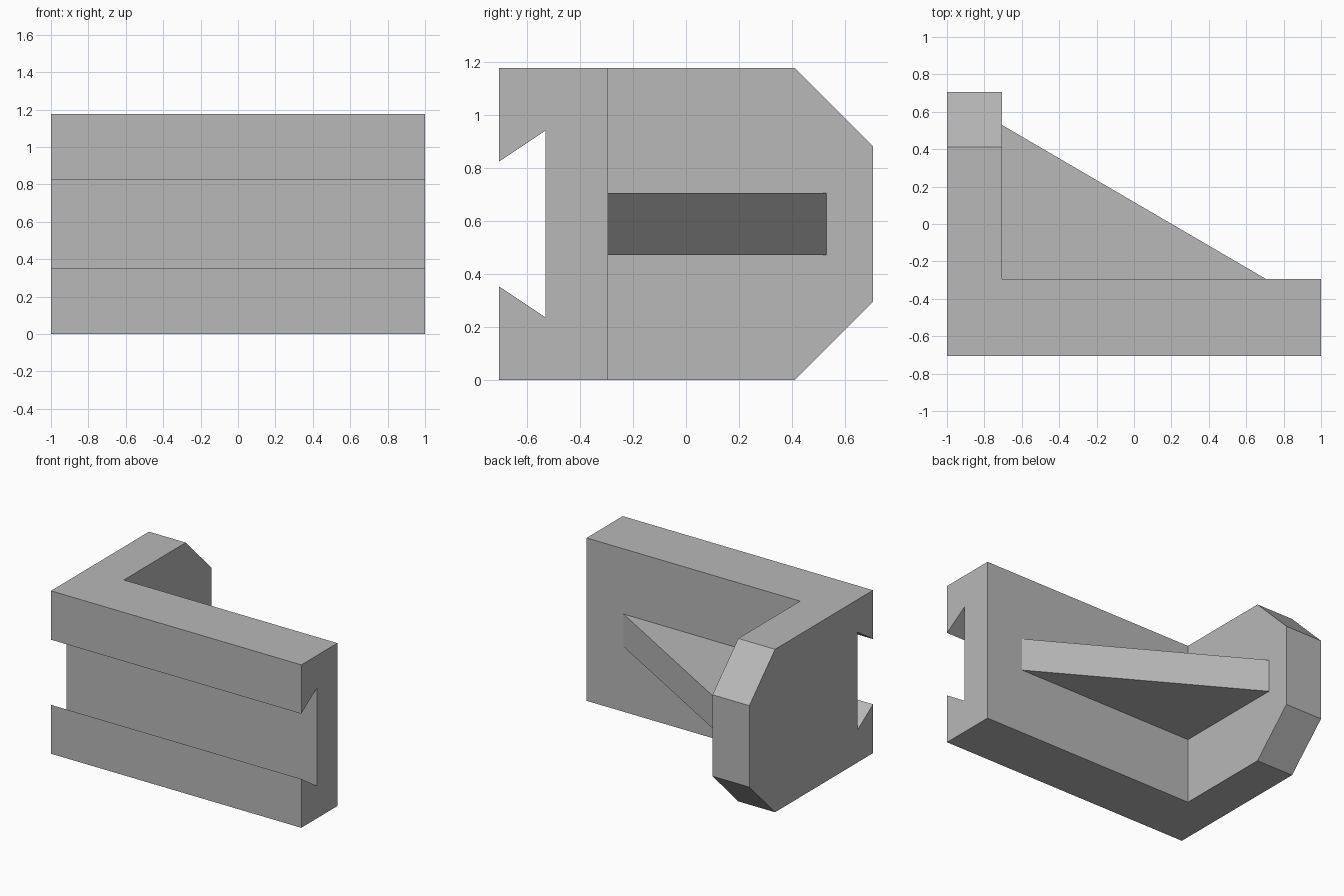
import bpy
import bmesh
from mathutils import Vector

default_cube = bpy.data.objects.get("Cube")
if default_cube:
    bpy.data.objects.remove(default_cube, do_unlink=True)

UNIT = 1 / 17  # the part is laid out on a grid of 34 units along x

grey = bpy.data.materials.new("plain grey")
grey.use_nodes = True
grey.diffuse_color = (0.48, 0.48, 0.48, 1)
grey.node_tree.nodes["Principled BSDF"].inputs["Base Color"].default_value = grey.diffuse_color


def prism(name, points, sweep):
    """Extrude a closed profile, given in grid units, along a sweep vector."""
    bm = bmesh.new()
    face = bm.faces.new([bm.verts.new(Vector(p) * UNIT) for p in points])
    result = bmesh.ops.extrude_face_region(bm, geom=[face])
    moved = [v for v in result["geom"] if isinstance(v, bmesh.types.BMVert)]
    bmesh.ops.translate(bm, verts=moved, vec=Vector(sweep) * UNIT)
    bmesh.ops.recalc_face_normals(bm, faces=bm.faces)
    mesh = bpy.data.meshes.new(name)
    bm.to_mesh(mesh)
    bm.free()
    mesh.materials.append(grey)
    obj = bpy.data.objects.new(name, mesh)
    bpy.context.collection.objects.link(obj)
    return obj


def combine(target, tool, operation):
    """Apply a boolean and discard the helper."""
    mod = target.modifiers.new(operation.lower(), "BOOLEAN")
    mod.operation = operation
    mod.solver = "EXACT"
    mod.object = tool
    bpy.context.view_layer.objects.active = target
    bpy.ops.object.modifier_apply(modifier=mod.name)
    bpy.data.objects.remove(tool, do_unlink=True)


# Side profile: lower half with chamfer and dovetail slot, mirrored upward
HEIGHT = 20
lower = [(12, 5), (7, 0), (-12, 0), (-12, 6), (-9, 4)]
upper = [(y, HEIGHT - z) for y, z in reversed(lower)]
bracket = prism("angle_bracket", [(-17, y, z) for y, z in lower + upper], (34, 0, 0))

# Remove the inner corner, leaving the slotted rail and the chamfered end wall
corner = [(-12, -5), (20, -5), (20, 15), (-12, 15)]
pocket = prism("corner_cutter", [(x, y, -2) for x, y in corner], (0, 0, HEIGHT + 4))
combine(bracket, pocket, "DIFFERENCE")

# Triangular gusset, sunk slightly into the rail and wall
gusset_outline = [(12, -5), (-12, 9), (-13, 9), (-13, -6), (12, -6)]
gusset = prism("gusset", [(x, y, 8) for x, y in gusset_outline], (0, 0, 4))
combine(bracket, gusset, "UNION")
